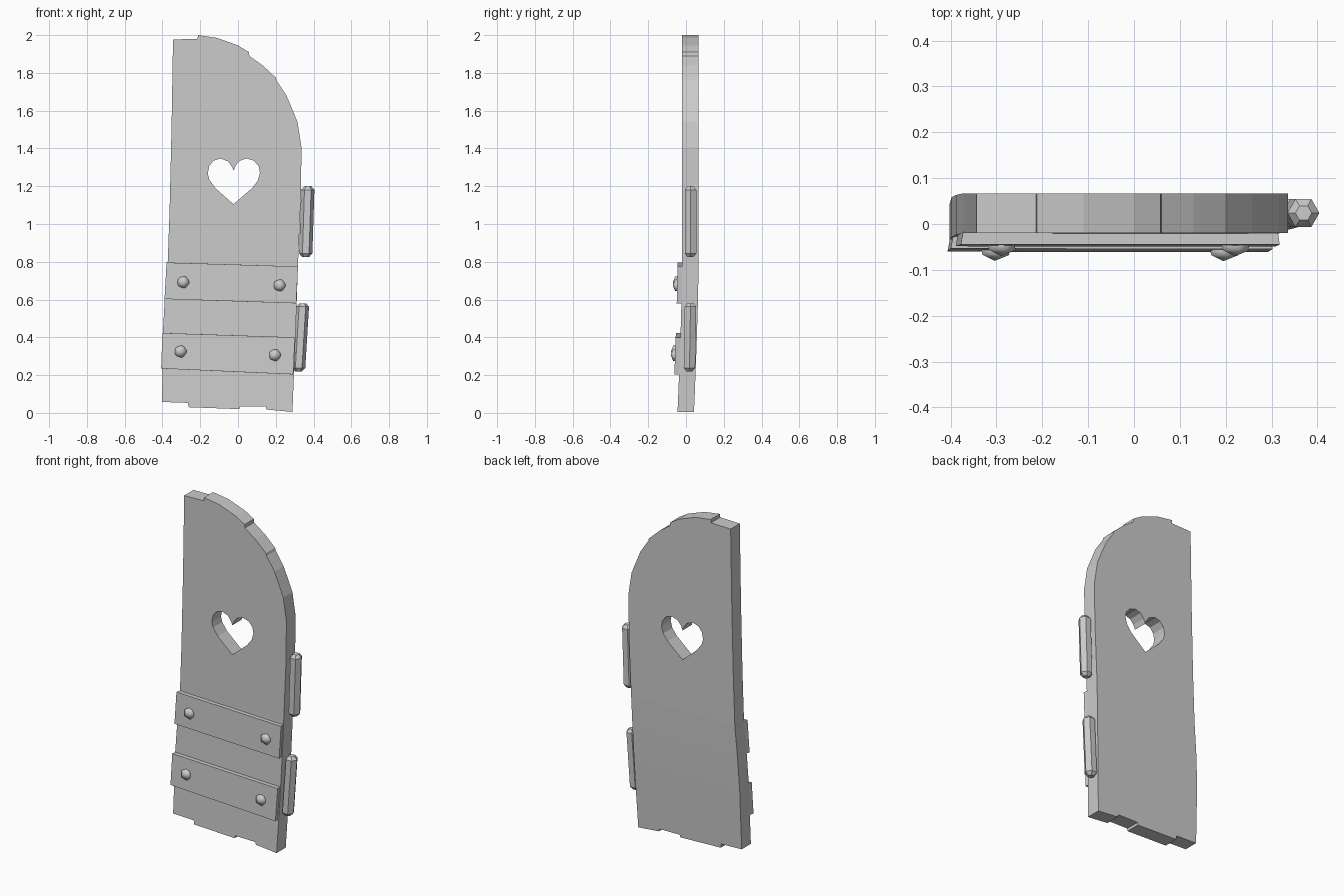
import bpy, bmesh, math
from mathutils import Vector

cube = bpy.data.objects.get("Cube")
if cube:
    bpy.data.objects.remove(cube)

grey = bpy.data.materials.new("plain grey")
grey.use_nodes = True
COLOUR = (0.6, 0.6, 0.6, 1)
grey.diffuse_color = COLOUR
grey.node_tree.nodes["Principled BSDF"].inputs["Base Color"].default_value = COLOUR
FRONT, BACK = -0.02, 0.067


def lean(z):
    """Forward sweep of the lower half of the door."""
    return -0.025 * (max(0, 0.8 - z) / 0.8) ** 1.4


def finish(name, bm, smooth=False):
    bmesh.ops.recalc_face_normals(bm, faces=bm.faces)
    mesh = bpy.data.meshes.new(name)
    bm.to_mesh(mesh)
    bm.free()
    mesh.materials.append(grey)
    for face in mesh.polygons:
        face.use_smooth = smooth
    obj = bpy.data.objects.new(name, mesh)
    bpy.context.collection.objects.link(obj)
    return obj


def loop(bm, points, y):
    verts = [bm.verts.new((x, y, z)) for x, z in points]
    return [bm.edges.new((v, verts[(i + 1) % len(verts)])) for i, v in enumerate(verts)]


def sweep(bm, heights):
    """Slice at each height, then follow the door's lean."""
    for z in heights:
        bmesh.ops.bisect_plane(bm, geom=bm.verts[:] + bm.edges[:] + bm.faces[:],
                               plane_co=(0, 0, z), plane_no=(0, 0, 1))
    for v in bm.verts:
        v.co.y += lean(v.co.z)


# Door panel: stepped plank ends, rounded top corner and heart opening
left_edge = [(-0.402, 0.058), (-0.398, 0.42), (-0.388, 0.6), (-0.372, 0.8),
             (-0.362, 1.08), (-0.352, 1.5), (-0.344, 1.977)]
arch = [(-0.214, 1.98), (-0.212, 2.0), (-0.11, 1.985), (0, 1.945), (0.058, 1.91),
        (0.06, 1.89), (0.13, 1.84), (0.2, 1.775), (0.204, 1.76), (0.257, 1.68),
        (0.315, 1.54), (0.336, 1.405)]
right_edge = [(0.333, 1.15), (0.318, 0.8), (0.305, 0.42), (0.288, 0.005)]
bottom = [(0.15, 0.018), (0.147, 0.033), (0.012, 0.035), (0.008, 0.02),
          (-0.262, 0.03), (-0.265, 0.053)]
heart = [(-0.024, 1.105), (-0.12, 1.19), (-0.152, 1.235), (-0.16, 1.265),
         (-0.153, 1.305), (-0.13, 1.335), (-0.093, 1.347), (-0.053, 1.332),
         (-0.03, 1.3), (-0.024, 1.282), (-0.012, 1.31), (0.01, 1.335),
         (0.045, 1.347), (0.085, 1.335), (0.11, 1.305), (0.116, 1.27),
         (0.105, 1.23), (0.075, 1.19)]
bm = bmesh.new()
edges = loop(bm, left_edge + arch + right_edge + bottom, FRONT) + loop(bm, heart, FRONT)
bmesh.ops.triangle_fill(bm, use_beauty=True, edges=edges, normal=(0, -1, 0))
out = bmesh.ops.extrude_face_region(bm, geom=bm.faces[:])
bmesh.ops.translate(bm, vec=(0, BACK - FRONT, 0),
                    verts=[g for g in out["geom"] if isinstance(g, bmesh.types.BMVert)])
sweep(bm, [0.2, 0.4, 0.6, 0.8])
finish("door_panel", bm)


# Straps, wrapping slightly around the left-hand plank
def strap(name, corners):
    bm = bmesh.new()
    face = bm.faces.new([bm.verts.new((x, -0.045, z)) for x, z in corners])
    out = bmesh.ops.extrude_face_region(bm, geom=[face])
    for v in [g for g in out["geom"] if isinstance(g, bmesh.types.BMVert)]:
        v.co.y = 0.015
        v.co.x *= 0.97
    sweep(bm, [])
    finish(name, bm)


strap("upper_strap", [(-0.389, 0.603), (0.308, 0.58), (0.318, 0.775), (-0.378, 0.796)])
strap("lower_strap", [(-0.407, 0.235), (0.292, 0.204), (0.302, 0.4), (-0.4, 0.423)])

# Rivets
for i, (x, z) in enumerate([(-0.29, 0.692), (0.22, 0.675), (-0.304, 0.325), (0.195, 0.306)]):
    bm = bmesh.new()
    bmesh.ops.create_icosphere(bm, subdivisions=1, radius=0.036)
    for v in bm.verts:
        x0, y0, z0 = v.co
        v.co = (x + x0, -0.045 + lean(z) - z0 * 0.65, z + y0)
    finish(f"rivet_{i + 1}", bm, smooth=True)


# Hinge pins: six-sided bars with chamfered ends
def hinge(name, foot, head):
    foot, head = Vector(foot), Vector(head)
    bm = bmesh.new()
    rings = []
    for t, r in ((0, 0.018), (0.05, 0.035), (0.95, 0.035), (1, 0.018)):
        c = foot.lerp(head, t)
        rings.append([bm.verts.new((c.x + r * math.cos(a), c.y + r * math.sin(a), c.z))
                      for a in (math.tau * k / 6 for k in range(6))])
    for low, high in zip(rings, rings[1:]):
        for k in range(6):
            n = (k + 1) % 6
            bm.faces.new((low[k], low[n], high[n], high[k]))
    bm.faces.new(rings[0])
    bm.faces.new(rings[-1])
    finish(name, bm)


hinge("upper_hinge", (0.358, 0.024, 0.825), (0.37, 0.024, 1.2))
hinge("lower_hinge", (0.32, 0.018, 0.22), (0.342, 0.024, 0.58))
